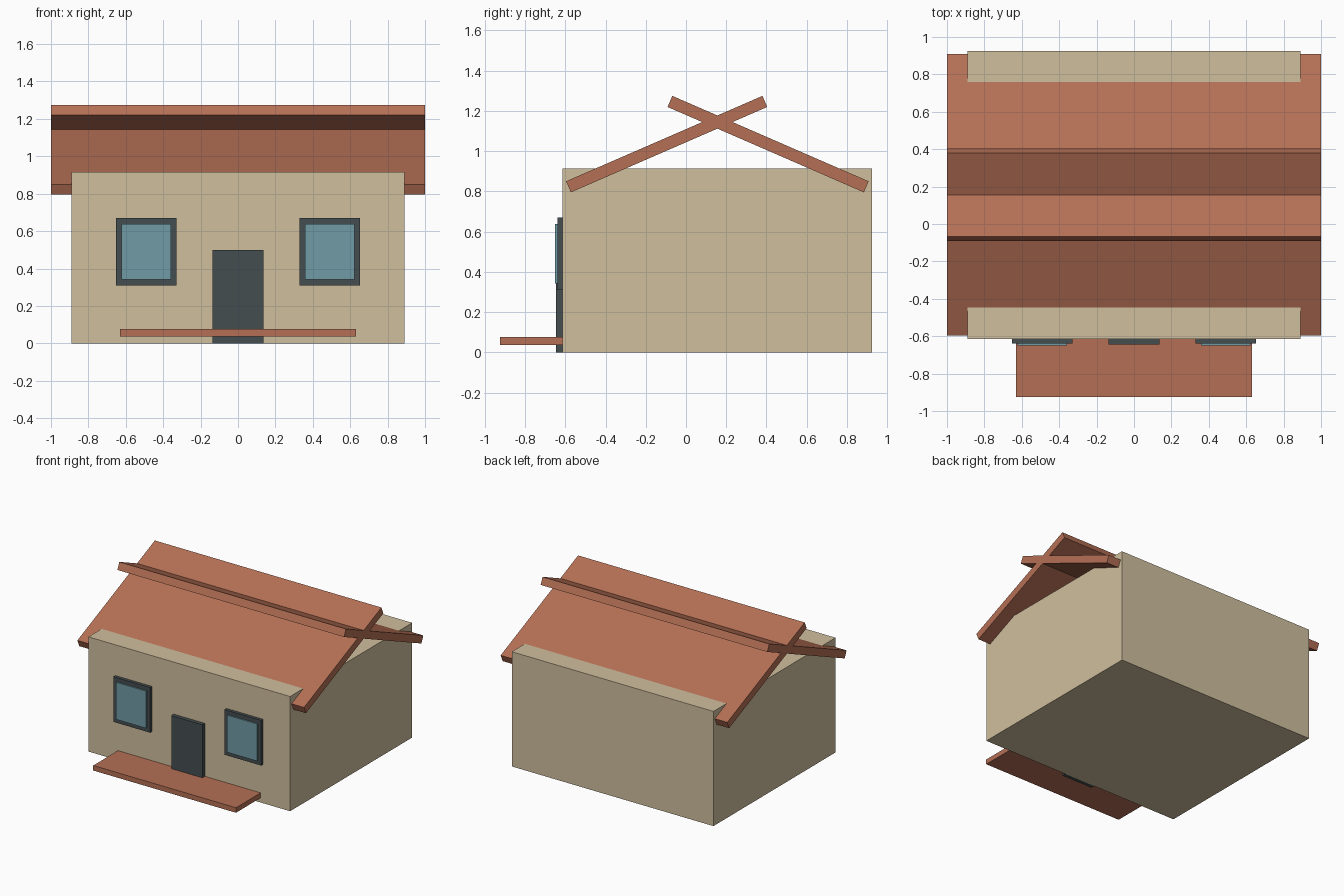
import bpy, math

if "Cube" in bpy.data.objects:
    bpy.data.objects.remove(bpy.data.objects["Cube"])


def material(name, rgb):
    m = bpy.data.materials.new(name)
    m.diffuse_color = (*rgb, 1)
    m.use_nodes = True
    m.node_tree.nodes["Principled BSDF"].inputs["Base Color"].default_value = m.diffuse_color
    return m


WALL = material("plaster", (0.63, 0.52, 0.34))
ROOF = material("terracotta", (0.46, 0.16, 0.09))
DARK = material("dark_trim", (0.06, 0.075, 0.08))
GLASS = material("window_glass", (0.16, 0.33, 0.38))


def box(name, x, y, z, mat):
    """Axis-aligned box from (min, max) ranges."""
    ranges = (x, y, z)
    bpy.ops.mesh.primitive_cube_add(size=1, location=[(a + b) / 2 for a, b in ranges])
    ob = bpy.context.object
    ob.name = name
    ob.scale = [b - a for a, b in ranges]
    ob.data.materials.append(mat)
    return ob


# House body
MID_Y, FRONT_Y = 0.156, -0.614
box("walls", (-0.89, 0.89), (FRONT_Y, 0.925), (0, 0.915), WALL)

# Two crossing roof slabs, mirrored about the ridge line
for name, s in (("front_roof_slab", -1), ("back_roof_slab", 1)):
    cy = MID_Y + s * 0.252
    slab = box(name, (-1, 1), (cy - 0.532, cy + 0.532), (1.005, 1.065), ROOF)
    slab.rotation_euler.x = -s * math.radians(23.5)

# Porch slab and door
box("porch", (-0.63, 0.63), (-0.925, FRONT_Y), (0.037, 0.077), ROOF)
box("door", (-0.137, 0.137), (-0.645, FRONT_Y), (0, 0.5), DARK)

# Windows: frame with a slightly proud pane
for side, s in (("left", -1), ("right", 1)):
    cx = s * 0.49
    box(side + "_window_frame", (cx - 0.162, cx + 0.162), (-0.639, FRONT_Y), (0.31, 0.67), DARK)
    box(side + "_window_pane", (cx - 0.133, cx + 0.133), (-0.65, -0.63), (0.342, 0.638), GLASS)
